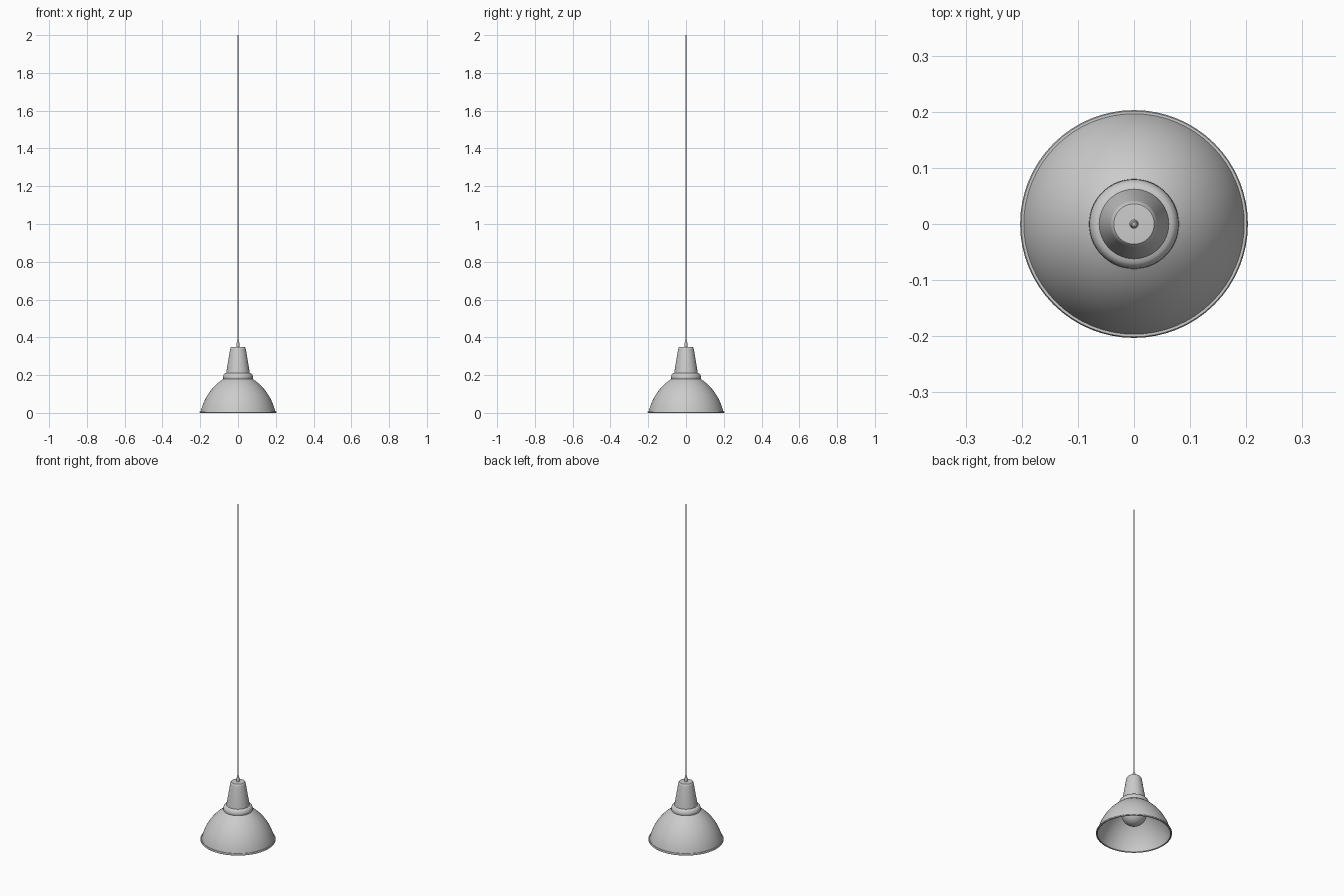
import bpy, bmesh, math
from mathutils import Vector
from mathutils.geometry import interpolate_bezier

if "Cube" in bpy.data.objects:
    bpy.data.objects.remove(bpy.data.objects["Cube"])

SEGMENTS = 64


def lathe(name, profile, closed=False, segments=SEGMENTS, angle=35):
    """Revolve a list of (radius, z) points around the z axis."""
    bm = bmesh.new()
    verts = [bm.verts.new((r, 0, z)) for r, z in profile]
    pairs = list(zip(verts, verts[1:]))
    if closed:
        pairs.append((verts[-1], verts[0]))
    edges = [bm.edges.new(p) for p in pairs]
    bmesh.ops.spin(bm, geom=verts + edges, cent=(0, 0, 0), axis=(0, 0, 1),
                   angle=math.tau, steps=segments, use_duplicate=False)
    bmesh.ops.remove_doubles(bm, verts=bm.verts, dist=1e-5)
    bmesh.ops.recalc_face_normals(bm, faces=bm.faces)
    mesh = bpy.data.meshes.new(name)
    bm.to_mesh(mesh)
    bm.free()
    obj = bpy.data.objects.new(name, mesh)
    bpy.context.collection.objects.link(obj)
    bpy.ops.object.select_all(action='DESELECT')
    obj.select_set(True)
    bpy.context.view_layer.objects.active = obj
    bpy.ops.object.shade_smooth_by_angle(angle=math.radians(angle))
    return obj


def bezier(p0, c0, c1, p1, count):
    pts = [Vector((r, z)) for r, z in (p0, c0, c1, p1)]
    return [(p.x, p.y) for p in interpolate_bezier(*pts, count)]


# Dome shade: outer curve and a slightly smaller inner curve
outer = bezier((0.197, 0.008), (0.18, 0.08), (0.135, 0.145), (0.074, 0.182), 16)
inner = bezier((0.194, 0.008), (0.177, 0.078), (0.132, 0.143), (0.071, 0.180), 16)
lathe("shade", outer + inner[::-1], closed=True)

# Rolled rim
lathe("shade_rim", [(0.194, 0.002), (0.196, 0), (0.201, 0), (0.203, 0.002),
                    (0.203, 0.007), (0.201, 0.010), (0.196, 0.010),
                    (0.194, 0.008)], closed=True)

# Collar between shade and neck
lathe("collar", [(0.070, 0.180), (0.078, 0.180), (0.080, 0.184), (0.079, 0.194),
                 (0.075, 0.204), (0.069, 0.209), (0.062, 0.211),
                 (0.058, 0.208), (0.066, 0.200), (0.070, 0.192)], closed=True)

# Tapered neck, open below
lathe("neck", [(0.058, 0.208), (0.062, 0.211), (0.061, 0.220), (0.042, 0.335),
               (0.040, 0.343), (0.036, 0.348), (0, 0.350),
               (0, 0.346), (0.035, 0.344), (0.039, 0.335), (0.058, 0.220),
               (0.058, 0.208)])

# Cord grip and cord
lathe("cord_grip", [(0, 0.346), (0.008, 0.346), (0.008, 0.366), (0.005, 0.382),
                    (0, 0.382)], segments=24)
lathe("cord", [(0, 0.378), (0.0035, 0.378), (0.0035, 2.0), (0, 2.0)], segments=16)

# Globe bulb with its stem, and the socket
center, radius = 0.123, 0.068
globe = [(radius * math.sin(a), center - radius * math.cos(a))
         for a in (math.radians(150) * i / 20 for i in range(21))]
globe[0] = (0, center - radius)
lathe("bulb", globe + [(0.026, 0.192), (0.020, 0.205), (0.018, 0.235), (0, 0.235)])
lathe("socket", [(0, 0.215), (0.026, 0.215), (0.026, 0.300), (0.022, 0.346),
                 (0, 0.346)], segments=32)
